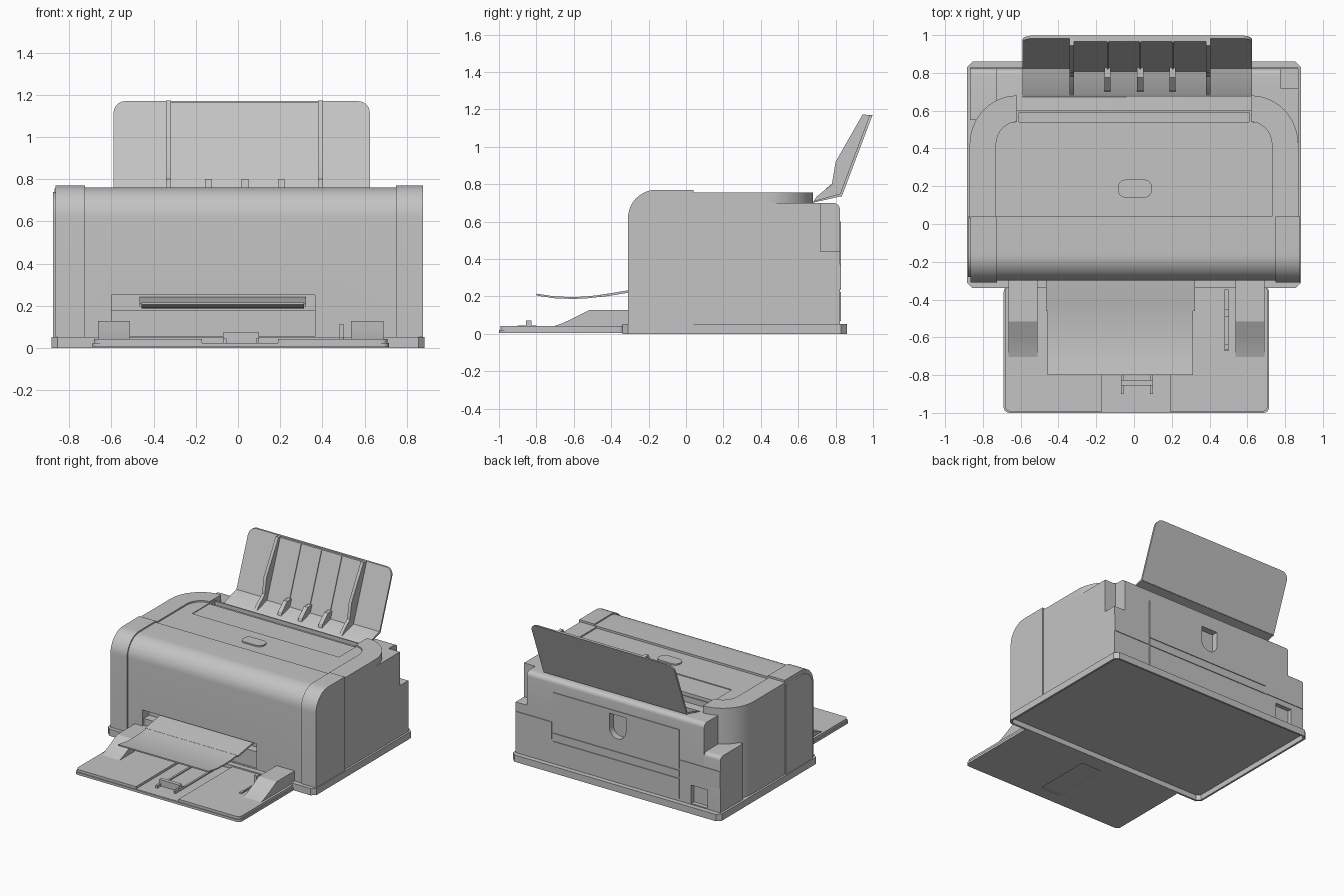
import bpy, bmesh
from math import sin, cos, radians

old = bpy.data.objects.get("Cube")
if old:
    bpy.data.objects.remove(old, do_unlink=True)

grey = bpy.data.materials.new("matte grey")
grey.use_nodes = True
tone = (0.55, 0.55, 0.55, 1)
grey.diffuse_color = tone
grey.node_tree.nodes["Principled BSDF"].inputs["Base Color"].default_value = tone


def prism(name, pts, axis, lo, hi):
    """Extrude a 2D outline along x (y,z), y (x,z) or z (x,y)."""
    place = {"x": lambda a, b, c: (c, a, b),
             "y": lambda a, b, c: (a, c, b),
             "z": lambda a, b, c: (a, b, c)}[axis]
    bm = bmesh.new()
    ends = [[bm.verts.new(place(a, b, c)) for a, b in pts] for c in (lo, hi)]
    bm.faces.new(ends[0])
    bm.faces.new(ends[1])
    n = len(pts)
    for i in range(n):
        j = (i + 1) % n
        bm.faces.new((ends[0][i], ends[0][j], ends[1][j], ends[1][i]))
    bmesh.ops.recalc_face_normals(bm, faces=bm.faces[:])
    me = bpy.data.meshes.new(name)
    bm.to_mesh(me)
    bm.free()
    me.materials.append(grey)
    ob = bpy.data.objects.new(name, me)
    bpy.context.collection.objects.link(ob)
    return ob


def box(name, x0, x1, y0, y1, z0, z1):
    return prism(name, [(x0, y0), (x1, y0), (x1, y1), (x0, y1)], "z", z0, z1)


def arc(cx, cy, rx, ry, a0, a1, n=10):
    angles = [radians(a0 + (a1 - a0) * i / n) for i in range(n + 1)]
    return [(cx + rx * cos(a), cy + ry * sin(a)) for a in angles]


def rounded(x0, x1, y0, y1, r, n=6):
    pts = []
    for cx, cy, a in ((x1 - r, y1 - r, 0), (x0 + r, y1 - r, 90),
                      (x0 + r, y0 + r, 180), (x1 - r, y0 + r, 270)):
        pts += arc(cx, cy, r, r, a, a + 90, n)
    return pts


def cut(cutter, *targets):
    for ob in targets:
        mod = ob.modifiers.new("cut", "BOOLEAN")
        mod.operation, mod.solver, mod.object = "DIFFERENCE", "EXACT", cutter
        bpy.context.view_layer.objects.active = ob
        bpy.ops.object.modifier_apply(modifier=mod.name)
    bpy.data.objects.remove(cutter, do_unlink=True)


def flip(pts):
    return [(-x, y) for x, y in pts]


# Base plate with chamfered corners and a hollow underside
base = prism("base_plate", rounded(-.885, .885, -.34, .86, .03, 1), "z", 0, .052)
cut(prism("base_recess", rounded(-.87, .87, -.325, .845, .025, 1), "z", -.1, .04), base)


# Front shell and its raised end caps
def shell_profile(off):
    return ([(.04, .05), (-.31 + off, .05)]
            + arc(-.16, .62, .15 - off, .15 - off, 180, 90, 12) + [(.04, .77 - off)])


shell = prism("front_shell", shell_profile(.01), "x", -.73, .76)
cut(box("slot_upper", -.6, .365, -.4, -.22, .18, .25), shell)
cut(box("slot_lower", -.6, .365, -.4, -.285, .055, .181), shell)
prism("right_cap", shell_profile(0), "x", -.865, -.725)
prism("left_cap", shell_profile(0), "x", .75, .878)
prism("right_cap_edge", shell_profile(.03), "x", -.878, -.86)

# Main body: rounded rear top edge, notch in the left rear corner
body = prism("body", [(.03, .05), (.823, .05), (.823, .665)]
             + arc(.788, .665, .035, .035, 0, 90, 6) + [(.03, .7)], "x", -.73, .87)
cut(box("corner_notch", .775, .95, .72, .9, .44, .8), body)

# Right wall curving inward to the rear, with a low block filling its corner
curve = [(.87, .03)] + arc(.62, .42, .25, .26, 0, 90, 14)
prism("right_wall", flip(curve + [(.62, .03)]), "z", .05, .7)
prism("right_rear_block", [(.55, .05), (.823, .05), (.823, .45)]
      + arc(.793, .45, .03, .03, 0, 90, 5) + [(.55, .48)], "x", -.868, -.7)

# Raised rim around the top cover
rim = curve + arc(.62, .42, .11, .12, 90, 0, 10) + [(.73, .03)]
prism("left_rim", rim, "z", .69, .755)
prism("right_rim", flip(rim), "z", .69, .755)

# Top cover with shallow inset panel, feed slot and latch button
cover = prism("top_cover", [(.735, .035), (.735, .538), (.63, .538), (.63, .6),
                            (-.63, .6), (-.63, .538), (-.735, .538), (-.735, .035)],
              "z", .69, .744)
cut(box("panel_inset", -.62, .625, .33, .54, .738, .8), cover)
cut(box("feed_slot", -.61, .61, .54, .59, .715, .8), cover)
prism("latch", rounded(-.085, .095, .14, .235, .04), "z", .73, .754)

# Rear access panel, strips and seams
panel = box("rear_panel", -.52, .55, .8, .829, .3, .6)
for i, (z0, z1) in enumerate(((.07, .225), (.237, .288))):
    box(f"rear_strip_{i + 1}", -.52, .55, .8, .829, z0, z1)
for i, (x0, x1) in enumerate(((-.867, -.53), (.56, .869))):
    box(f"rear_side_panel_{i + 1}", x0, x1, .8, .828, .24, .37)
cut(prism("grip_cutter", [(.07, .57), (-.07, .57)]
          + arc(0, .46, .07, .07, 180, 360, 12), "y", .78, .9), panel, body)
cut(box("socket_cutter", -.76, -.62, .79, .9, .06, .2), body,
    bpy.data.objects["right_rear_block"])

# Sloped paper support at the rear
LEAN = .378


def lean(ob):
    for v in ob.data.vertices:
        v.co.y += LEAN * (v.co.z - .735)
    return ob


def support(name, x0, x1, y0, y1, z1, r):
    pts = ([(x0, .735), (x1, .735)] + arc(x1 - r, z1 - r, r, r, 0, 90, 6)
           + arc(x0 + r, z1 - r, r, r, 90, 180, 6))
    return lean(prism(name, pts, "y", y0, y1))


support("paper_support", -.59, .625, .818, .833, 1.17, .055)
support("support_centre", -.32, .385, .803, .82, 1.166, .004)
prism("support_foot", [(.672, .7), (.69, .712), (.825, .75), (.835, .737)],
      "x", -.59, .625)
tall = [(.68, .705), (.7, .735), (.78, .8), (.8, .92), (.945, 1.174),
        (.99, 1.168), (.825, .737)]
for i, x in enumerate((-.33, .392)):
    prism(f"tall_rib_{i + 1}", tall, "x", x - .012, x + .012)
for i, x in enumerate((-.14, .033, .205)):
    prism(f"short_rib_{i + 1}", [(.7, .71), (.71, .74), (.775, .8), (.83, .8),
                                 (.82, .737)], "x", x - .016, x + .016)
    lean(box(f"thin_rib_{i + 1}", x - .004, x + .004, .796, .81, .74, 1.165))

# Fold-down front tray with a centre channel
tray_floor = prism("tray_bottom", rounded(-.69, .715, -1, -.33, .03), "z", .004, .022)
cut(box("floor_cutter", -.07, .1, -.9, -.45, -.1, .012), tray_floor)
tray = prism("tray_top", rounded(-.683, .708, -.993, -.33, .03), "z", .02, .042)
cut(box("channel_cutter", -.17, .19, -1.1, -.2, .024, .1), tray)
cut(box("slot_cutter", .48, .5, -.67, -.35, .03, .1), tray)

# Side guides, guide peg and sliding stop
guide = [(-.28, .05), (-.28, .128), (-.515, .128), (-.6, .085), (-.665, .055), (-.71, .04),
         (-.71, .03), (-.33, .03), (-.33, .05)]
prism("guide_right", guide, "x", -.665, -.512)
prism("guide_left", guide, "x", .537, .69)
box("guide_peg", .478, .502, -.49, -.45, .03, .11)
box("guide_peg_end", .48, .5, -.665, -.635, .03, .05)
box("stop", -.07, .1, -.855, -.825, .02, .072)
for i, x in enumerate((-.07, .085)):
    box(f"stop_side_{i + 1}", x, x + .015, -.9, -.8, .02, .045)
    box(f"stop_rail_{i + 1}", x, x + .015, -.8, -.35, .02, .033)

# Curved output shelf, wider at the back
top = [(-.23, .24), (-.31, .232), (-.38, .22), (-.46, .208), (-.53, .2), (-.6, .197),
       (-.7, .2), (-.8, .215)]
prism("output_shelf", top + [(y, z - .01) for y, z in top[::-1]], "x", -.458, .312)
back = top[:4]
prism("output_shelf_back", [(y, z + .001) for y, z in back]
      + [(y, z - .012) for y, z in back[::-1]], "x", -.467, .322)

# Smooth the curves while keeping edges crisp
for ob in bpy.context.scene.objects:
    ob.select_set(ob.type == "MESH")
bpy.context.view_layer.objects.active = base
bpy.ops.object.shade_smooth_by_angle(angle=radians(25))
